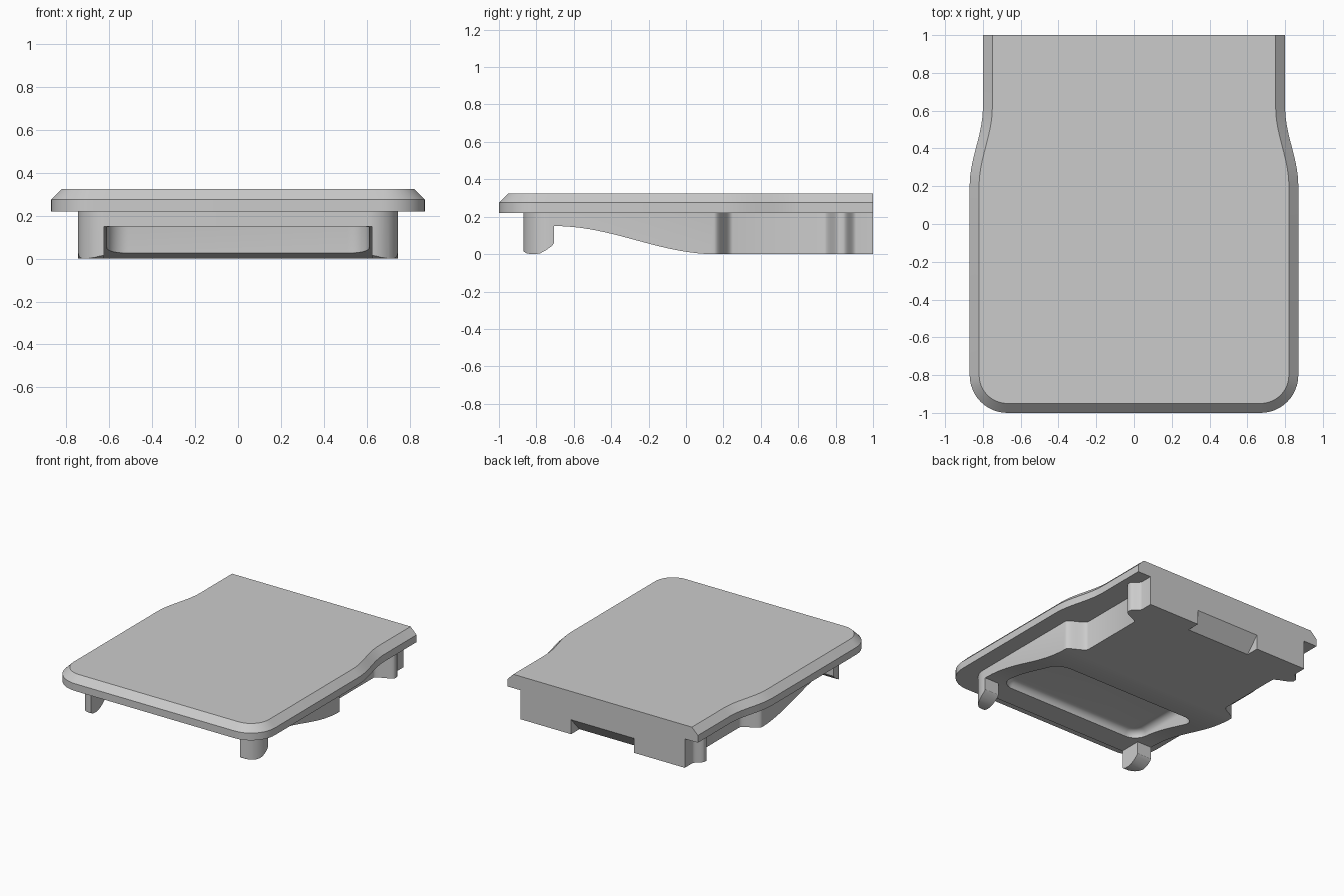
import bpy, bmesh
from math import sin, cos, pi

cube = bpy.data.objects.get("Cube")
if cube:
    bpy.data.objects.remove(cube)

grey = bpy.data.materials.new("plain grey")
grey.use_nodes = True
grey.diffuse_color = (0.6, 0.6, 0.6, 1)
grey.node_tree.nodes["Principled BSDF"].inputs["Base Color"].default_value = (0.6, 0.6, 0.6, 1)


def s_curve(a, b, steps=10):
    """Soft step from point a to point b, easing the first coordinate."""
    return [(a[0] + (b[0] - a[0]) * (1 - cos(pi * i / steps)) / 2,
             a[1] + (b[1] - a[1]) * i / steps) for i in range(steps + 1)]


def arc(cx, cy, r, start, steps=12):
    return [(cx + r * cos(start + pi / 2 * i / steps),
             cy + r * sin(start + pi / 2 * i / steps)) for i in range(steps + 1)]


def mirrored(half):
    return half + [(-x, y) for x, y in reversed(half)]


def loft(name, rings):
    """Solid through matching rings of points, capped at both ends."""
    bm = bmesh.new()
    loops = [[bm.verts.new(p) for p in ring] for ring in rings]
    n = len(loops[0])
    for low, high in zip(loops, loops[1:]):
        for i in range(n):
            j = (i + 1) % n
            bm.faces.new((low[i], low[j], high[j], high[i]))
    bm.faces.new(loops[0][::-1])
    bm.faces.new(loops[-1])
    bmesh.ops.recalc_face_normals(bm, faces=bm.faces)
    mesh = bpy.data.meshes.new(name)
    bm.to_mesh(mesh)
    bm.free()
    mesh.materials.append(grey)
    obj = bpy.data.objects.new(name, mesh)
    bpy.context.collection.objects.link(obj)
    return obj


def stack(name, outline, levels):
    """Loft of an outline function through (height, inset) levels."""
    return loft(name, [[(x, y, z) for x, y in outline(inset)] for z, inset in levels])


def side_prism(name, profile, half_width):
    return loft(name, [[(x, y, z) for y, z in profile] for x in (-half_width, half_width)])


def activate(obj):
    bpy.ops.object.select_all(action='DESELECT')
    obj.select_set(True)
    bpy.context.view_layer.objects.active = obj


def cut(obj, cutter):
    mod = obj.modifiers.new("cut", 'BOOLEAN')
    mod.operation, mod.solver, mod.object = 'DIFFERENCE', 'EXACT', cutter
    activate(obj)
    bpy.ops.object.modifier_apply(modifier=mod.name)
    bpy.data.objects.remove(cutter)


# Top plate with a chamfered rim that narrows towards the back
def plate_outline(inset):
    half = arc(0.67, -0.8, 0.2 - inset, -pi / 2)
    half += s_curve((0.87 - inset, 0.2), (0.8 - inset, 0.62), 14)
    return mirrored(half + [(0.8 - inset, 1)])


plate = stack("top_plate", plate_outline, [(0.22, 0), (0.275, 0), (0.325, 0.05)])


# Lower body with waisted sides
def body_outline(inset):
    half = arc(0.605, -0.73, 0.14, -pi / 2)
    half += s_curve((0.745, 0.15), (0.62, 0.25))
    half += s_curve((0.62, 0.74), (0.745, 0.82))
    half += s_curve((0.745, 0.84), (0.69, 0.91))
    return mirrored(half + [(0.69, 1)])


body = stack("lower_body", body_outline, [(0, 0), (0.22, 0)])

# Sloped underside and rounded foot ends
foot = [(-0.9, -0.05), (-0.9, 0.04), (-0.87, 0.016), (-0.855, 0.005), (-0.82, -0.002),
        (-0.78, 0.004), (-0.75, 0.02), (-0.715, 0.045), (-0.705, 0.06)]
slope = [(y, z) for z, y in s_curve((0.15, -0.705), (-0.001, 0.17), 24)]
cut(body, side_prism("underside_cutter", foot + slope + [(0.17, -0.05)], 1))

# Gap between the two front feet
gap = [(-1, -0.1), (-1, 0.15), (-0.7, 0.15), (-0.7, -0.1)]
cut(body, side_prism("foot_gap_cutter", gap, 0.625))


# Rounded pocket under the slope
def pocket_outline(inset):
    r = 0.1 - inset
    half = arc(0.51, -0.6, r, -pi / 2) + arc(0.51, -0.17, r, 0)
    return mirrored(half)


fillet = [(0.15 + 0.05 * sin(a), 0.05 * (1 - cos(a))) for a in [pi / 12 * i for i in range(7)]]
cut(body, stack("pocket_cutter", pocket_outline, [(-0.1, 0)] + fillet))

# Slanted notch in the back edge
notch = [(0.89, -0.011), (1.01, 0.121), (1.01, -0.011)]
cut(body, side_prism("notch_cutter", notch, 0.265))

for part in (plate, body):
    activate(part)
    bpy.ops.object.shade_smooth_by_angle(angle=pi / 6)
